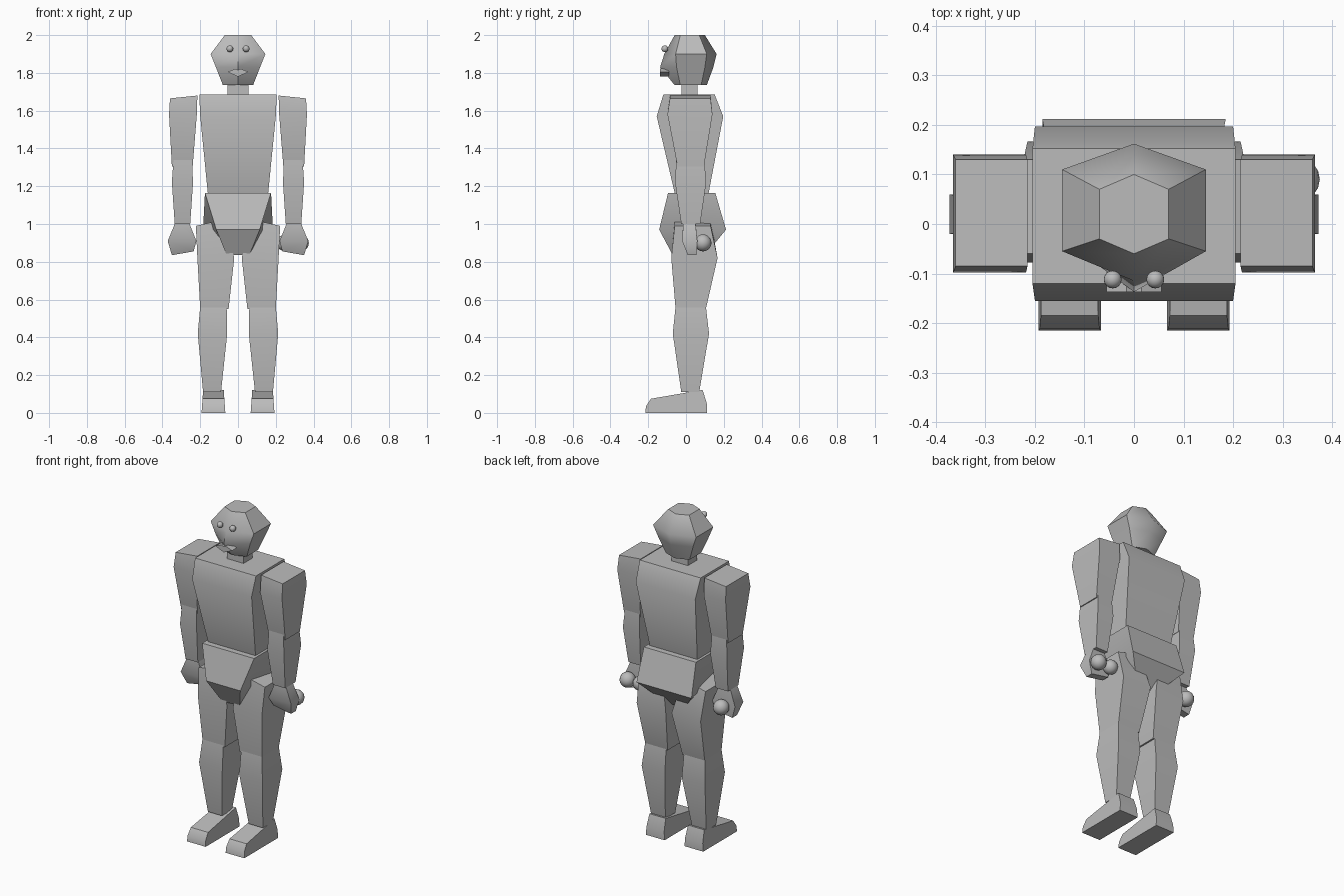
import bpy
import bmesh
import math

default_cube = bpy.data.objects.get("Cube")
if default_cube:
    bpy.data.objects.remove(default_cube, do_unlink=True)

material = bpy.data.materials.new("plain grey")
material.use_nodes = True
grey = (0.5, 0.5, 0.5, 1)
material.diffuse_color = grey
material.node_tree.nodes["Principled BSDF"].inputs["Base Color"].default_value = grey


def finish(mesh_data, name, angle):
    """Turn a bmesh into a named, shaded object."""
    bmesh.ops.recalc_face_normals(mesh_data, faces=mesh_data.faces)
    mesh = bpy.data.meshes.new(name)
    mesh_data.to_mesh(mesh)
    mesh_data.free()
    mesh.materials.append(material)
    part = bpy.data.objects.new(name, mesh)
    bpy.context.collection.objects.link(part)
    bpy.ops.object.select_all(action="DESELECT")
    part.select_set(True)
    bpy.context.view_layer.objects.active = part
    bpy.ops.object.shade_smooth_by_angle(angle=math.radians(angle))
    return part


def loft(name, rings, side=1, angle=40):
    """Skin a stack of matching rings and cap both ends."""
    bm = bmesh.new()
    loops = [[bm.verts.new((x * side, y, z)) for x, y, z in ring] for ring in rings]
    count = len(loops[0])
    for lower, upper in zip(loops, loops[1:]):
        for i in range(count):
            j = (i + 1) % count
            bm.faces.new((lower[i], lower[j], upper[j], upper[i]))
    bm.faces.new(loops[0])
    bm.faces.new(loops[-1])
    return finish(bm, name, angle)


def box_ring(z, inner, outer, front, back, lift=0):
    """Rectangular section; lift tilts it up toward the inner side."""
    return [(inner, front, z + lift), (outer, front, z),
            (outer, back, z), (inner, back, z + lift)]


def wedge_ring(z, front_half, back_half, front, back):
    """Symmetric section with different widths in front and behind."""
    return [(-front_half, front, z), (front_half, front, z),
            (back_half, back, z), (-back_half, back, z)]


def hex_ring(z, half, front, front_corner, back_corner, back):
    """Six-sided head section."""
    return [(0, front, z), (half, front_corner, z), (half, back_corner, z),
            (0, back, z), (-half, back_corner, z), (-half, front_corner, z)]


def ball(name, radius, location):
    bm = bmesh.new()
    bmesh.ops.create_uvsphere(bm, u_segments=16, v_segments=10, radius=radius)
    bmesh.ops.translate(bm, verts=bm.verts, vec=location)
    return finish(bm, name, 60)


# Head and neck
loft("head", [
    hex_ring(1.735, 0.08, -0.06, -0.03, 0.08, 0.11),
    hex_ring(1.83, 0.117, -0.137, -0.05, 0.1, 0.145),
    hex_ring(1.9, 0.145, -0.115, -0.055, 0.11, 0.162),
    hex_ring(2, 0.07, -0.06, -0.03, 0.07, 0.1),
], angle=50)
loft("neck", [wedge_ring(z, 0.055, 0.055, -0.025, 0.06) for z in (1.67, 1.76)])

# Mouth, a thin pair of lips
lips = [(-0.055, 1.805), (-0.015, 1.822), (0, 1.815),
        (0.015, 1.822), (0.055, 1.805), (0, 1.78)]
loft("mouth", [[(x, y, z) for x, z in lips] for y in (-0.137, -0.09)])

# Torso and hips
loft("torso", [
    wedge_ring(1.165, 0.16, 0.16, -0.06, 0.12),
    wedge_ring(1.57, 0.2, 0.2, -0.155, 0.197),
    wedge_ring(1.685, 0.205, 0.205, -0.12, 0.152),
])
loft("hips", [
    wedge_ring(0.835, 0.06, 0.06, -0.07, 0.1),
    wedge_ring(0.97, 0.115, 0.185, -0.142, 0.212),
    wedge_ring(1.165, 0.175, 0.175, -0.095, 0.155),
])

for side, label in ((1, "left"), (-1, "right")):
    # Legs
    loft(label + "_thigh", [
        box_ring(0.55, 0.05, 0.2, -0.055, 0.105),
        box_ring(0.82, 0.02, 0.215, -0.078, 0.167),
        box_ring(0.99, 0.07, 0.223, -0.06, 0.13, 0.035),
    ], side)
    loft(label + "_calf", [
        box_ring(0.11, 0.09, 0.185, -0.025, 0.07),
        box_ring(0.42, 0.057, 0.213, -0.07, 0.122),
        box_ring(0.565, 0.06, 0.2, -0.055, 0.105),
    ], side)

    # Foot, a side profile swept across the width
    sole = [(-0.215, 0), (-0.212, 0.035), (-0.185, 0.075),
            (0.088, 0.122), (0.11, 0.05), (0.11, 0)]
    loft(label + "_foot", [
        [(0.13 + across * (0.063 - 0.07 * z), y, z) for y, z in sole]
        for across in (-1, 1)
    ], side)

    # Arms
    loft(label + "_upper_arm", [
        box_ring(1.305, 0.24, 0.35, -0.045, 0.095),
        box_ring(1.58, 0.218, 0.365, -0.098, 0.14),
        box_ring(1.665, 0.215, 0.36, -0.085, 0.13, 0.015),
    ], side)
    loft(label + "_forearm", [
        box_ring(1, 0.253, 0.335, -0.025, 0.075),
        box_ring(1.22, 0.238, 0.35, -0.058, 0.107),
        box_ring(1.365, 0.245, 0.34, -0.05, 0.095),
    ], side)

    # Hand with its rounded finger ends
    loft(label + "_hand", [
        box_ring(0.835, 0.235, 0.35, 0.01, 0.055, 0.02),
        box_ring(0.91, 0.22, 0.372, -0.02, 0.06),
        box_ring(1.005, 0.262, 0.333, -0.015, 0.05, 0.01),
    ], side)
    ball(label + "_outer_knuckle", 0.045, (side * 0.315 + 0.015, 0.09, 0.9))
    if side > 0:
        ball("left_inner_knuckle", 0.042, (0.245, 0.09, 0.9))

    # Eyes
    ball(label + "_eye", 0.018, (side * 0.043, -0.112, 1.928))
